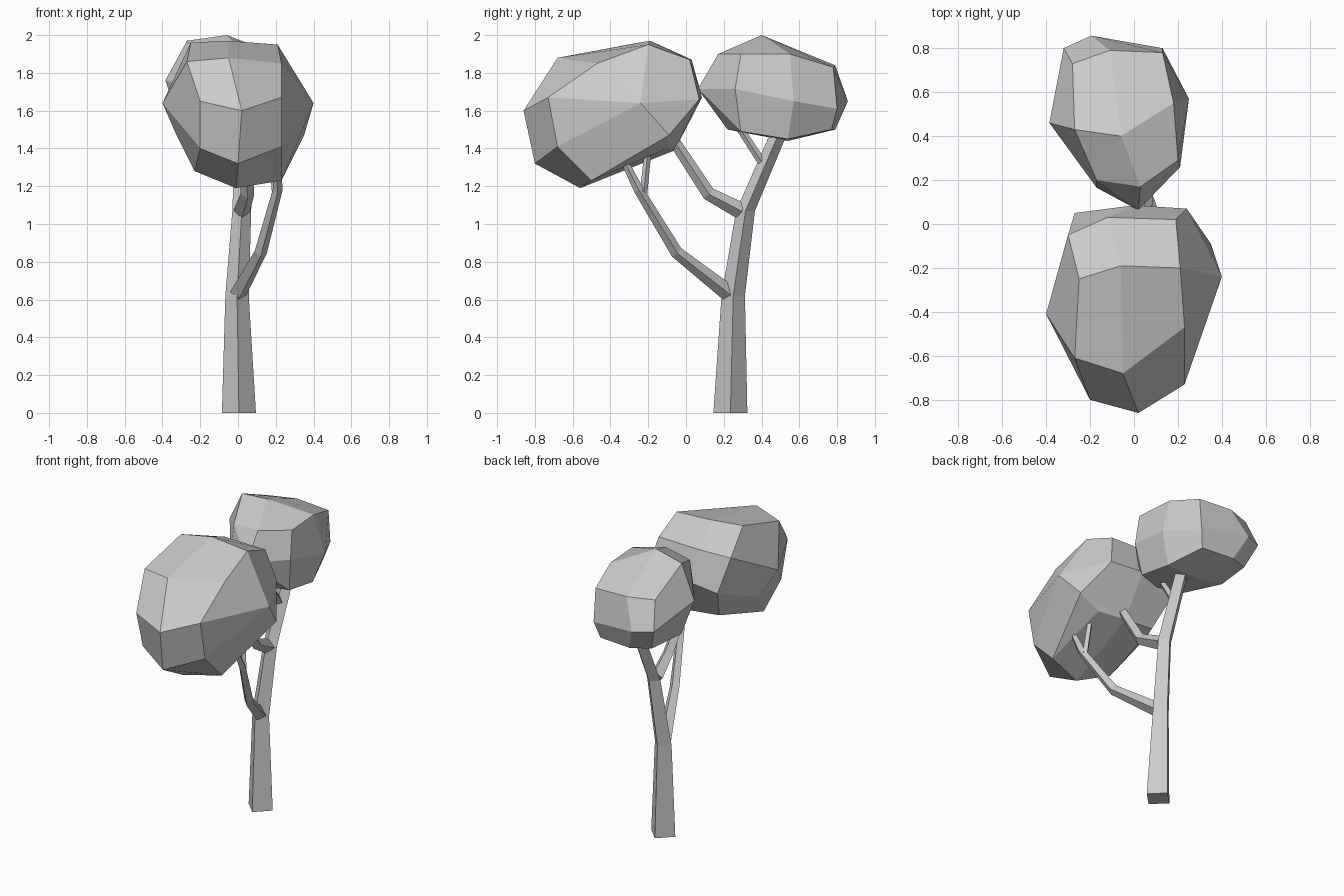
import bpy, bmesh, math
from mathutils import Vector

old = bpy.data.objects.get("Cube")
if old:
    bpy.data.objects.remove(old, do_unlink=True)

GREY = (0.6, 0.6, 0.6, 1)
mat = bpy.data.materials.new("plain grey")
mat.use_nodes = True
mat.diffuse_color = GREY
mat.node_tree.nodes["Principled BSDF"].inputs["Base Color"].default_value = GREY


def finish(name, bm):
    bmesh.ops.recalc_face_normals(bm, faces=bm.faces)
    mesh = bpy.data.meshes.new(name)
    bm.to_mesh(mesh)
    bm.free()
    mesh.materials.append(mat)
    bpy.context.collection.objects.link(bpy.data.objects.new(name, mesh))


def limb(name, path, radii, upright=False):
    """Four-sided tapered tube along a path, with its corners on the axes."""
    pts = [Vector(p) for p in path]
    bm = bmesh.new()
    rings = []
    for i, (p, r) in enumerate(zip(pts, radii)):
        before = (p - pts[i - 1]).normalized() if i else Vector()
        after = (pts[i + 1] - p).normalized() if i + 1 < len(pts) else Vector()
        t = (before + after).normalized()
        if upright:
            t = Vector((0, 0, 1))
        u = Vector((1, 0, 0))
        u = (u - t * u.dot(t)).normalized()
        v = t.cross(u)
        rings.append([bm.verts.new(p + r * (u * math.cos(a) + v * math.sin(a)))
                      for a in (k * math.pi / 2 for k in range(4))])
    for a, b in zip(rings, rings[1:]):
        for k in range(4):
            j = (k + 1) % 4
            bm.faces.new((a[k], a[j], b[j], b[k]))
    bm.faces.new(rings[0])
    bm.faces.new(rings[-1])
    finish(name, bm)


def canopy(name, corners):
    """Faceted foliage lump: hull of its corners, with near-flat edges merged."""
    bm = bmesh.new()
    for c in corners:
        bm.verts.new(c)
    res = bmesh.ops.convex_hull(bm, input=bm.verts)
    loose = {g for g in res["geom_interior"] + res["geom_unused"]
             if isinstance(g, bmesh.types.BMVert)}
    bmesh.ops.delete(bm, geom=list(loose), context='VERTS')
    bmesh.ops.join_triangles(bm, faces=bm.faces, angle_face_threshold=math.radians(25),
                             angle_shape_threshold=math.radians(70))
    finish(name, bm)


# Trunk and branches
limb("trunk", [(0.005, 0.235, 0), (-0.005, 0.25, 0.62), (0.02, 0.315, 1.07),
               (0.03, 0.5, 1.5)], [0.09, 0.062, 0.05, 0.045], upright=True)
limb("lower_branch", [(0, 0.23, 0.63), (0.12, -0.05, 0.85), (0.21, -0.25, 1.18),
                      (0.21, -0.34, 1.36)], [0.045, 0.033, 0.026, 0.018])
limb("lower_twig", [(0.2, -0.225, 1.16), (0.18, -0.2, 1.4)], [0.02, 0.018])
limb("upper_branch", [(0.02, 0.29, 1.07), (0.05, 0.12, 1.16), (0.04, -0.07, 1.45)],
     [0.045, 0.036, 0.03])
limb("upper_twig", [(0.03, 0.4, 1.33), (0.02, 0.27, 1.53)], [0.022, 0.02])

# Large front canopy, listed from the front face to the back
canopy("front_canopy", [
    (0.02, -0.86, 1.6), (-0.2, -0.8, 1.65), (0.23, -0.73, 1.67), (0, -0.8, 1.32),
    (-0.2, -0.73, 1.4), (0.23, -0.68, 1.41), (-0.05, -0.68, 1.88), (-0.27, -0.61, 1.86),
    (0.23, -0.47, 1.85), (-0.01, -0.56, 1.19), (0.23, -0.5, 1.23), (-0.23, -0.5, 1.28),
    (-0.4, -0.41, 1.64), (0.4, -0.24, 1.64), (-0.33, -0.3, 1.48), (0.35, -0.09, 1.47),
    (-0.25, -0.25, 1.96), (-0.06, -0.19, 1.97), (0.21, -0.2, 1.95), (0, -0.33, 1.29),
    (-0.3, -0.05, 1.83), (-0.12, 0.03, 1.87), (0.19, 0.02, 1.87), (-0.27, 0.05, 1.62),
    (0, 0.085, 1.67), (0.24, 0.07, 1.66), (-0.2, -0.07, 1.41), (0.02, -0.06, 1.39),
    (0.2, -0.1, 1.4)])

# Smaller rear canopy
canopy("rear_canopy", [
    (0.02, 0.063, 1.715), (-0.17, 0.165, 1.7), (0.21, 0.26, 1.715), (0.03, 0.17, 1.9),
    (-0.17, 0.2, 1.88), (0.2, 0.29, 1.9), (-0.06, 0.4, 2), (-0.27, 0.43, 1.97),
    (0.18, 0.55, 1.9), (-0.385, 0.46, 1.76), (0.25, 0.57, 1.65), (-0.11, 0.79, 1.84),
    (-0.28, 0.73, 1.84), (0.13, 0.78, 1.83), (-0.195, 0.857, 1.65), (-0.32, 0.8, 1.66),
    (0.13, 0.8, 1.61), (0, 0.22, 1.5), (-0.16, 0.26, 1.5), (0.18, 0.29, 1.49),
    (0.18, 0.54, 1.45), (-0.06, 0.54, 1.44), (-0.3, 0.48, 1.52), (0.1, 0.77, 1.5),
    (-0.13, 0.79, 1.5), (-0.26, 0.74, 1.51)])
